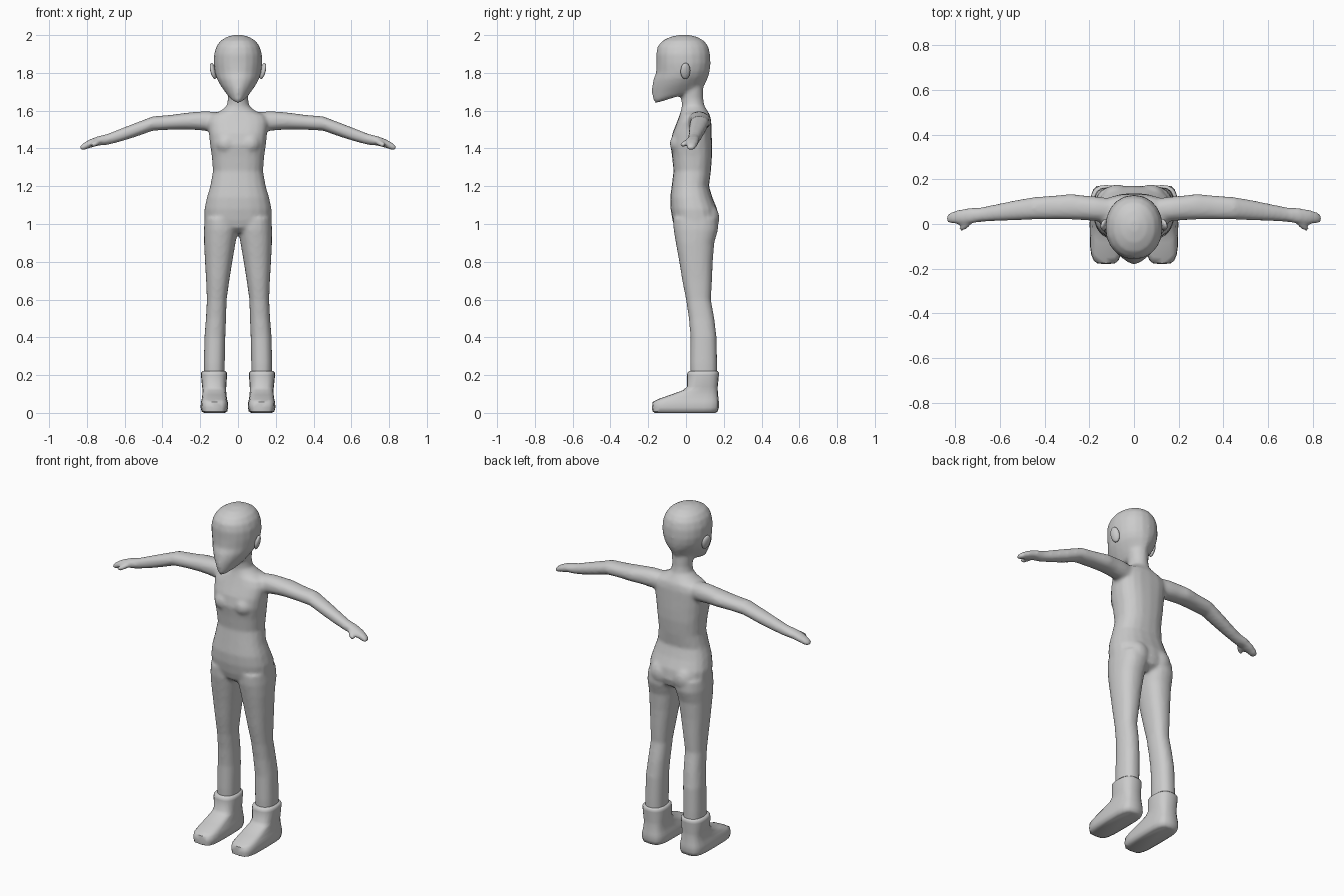
import bpy, bmesh, math
from mathutils import Vector, Matrix

grey = bpy.data.materials.new("plain grey")
grey.diffuse_color = (0.6, 0.6, 0.6, 1)
N = 20


def rounded(t, e):
    """Unit superellipse point; e = 2 is a circle, larger is squarer."""
    c, s = math.cos(t), math.sin(t)
    return (math.copysign(abs(c) ** (2 / e), c), math.copysign(abs(s) ** (2 / e), s))


def loft(bm, rings):
    """Closed skin through rings of equal point count."""
    vs = [[bm.verts.new(p) for p in r] for r in rings]
    for a, b in zip(vs, vs[1:]):
        for i in range(N):
            j = (i + 1) % N
            bm.faces.new((a[i], a[j], b[j], b[i]))
    bm.faces.new(vs[0][::-1])
    bm.faces.new(vs[-1])


def level(z, cx, hw, front, back, e=2.2, tilt=0.0):
    """Horizontal ring; tilt raises the back edge."""
    cy, d = (front + back) / 2, (back - front) / 2
    pts = []
    for i in range(N):
        u, v = rounded(2 * math.pi * i / N, e)
        pts.append(Vector((cx + hw * u, cy + d * v, z + tilt * (v + 1) / 2)))
    return pts


def upright(x, cy, cz, ry, rz, e=2.2):
    """Ring across the arm, facing along x."""
    pts = []
    for i in range(N):
        u, v = rounded(2 * math.pi * i / N, e)
        pts.append(Vector((x, cy + ry * u, cz + rz * v)))
    return pts


def mirrored(ring, s):
    return [Vector((p.x * s, p.y, p.z)) for p in ring]


def ball(bm, loc, size, rot=Matrix.Identity(4)):
    m = Matrix.Translation(loc) @ rot @ Matrix.Diagonal((*size, 1))
    bmesh.ops.create_uvsphere(bm, u_segments=16, v_segments=10, radius=1, matrix=m)


def finish(bm, name, angle=50):
    bmesh.ops.recalc_face_normals(bm, faces=bm.faces)
    me = bpy.data.meshes.new(name)
    bm.to_mesh(me)
    bm.free()
    me.materials.append(grey)
    ob = bpy.data.objects.new(name, me)
    bpy.context.collection.objects.link(ob)
    me.shade_smooth()
    bpy.ops.object.select_all(action='DESELECT')
    ob.select_set(True)
    bpy.context.view_layer.objects.active = ob
    bpy.ops.object.shade_smooth_by_angle(angle=math.radians(angle))
    return ob


body = bmesh.new()

# torso and neck
loft(body, [level(z, 0, w, f, b, e) for z, w, f, b, e in (
    (0.955, 0.10, -0.03, 0.12, 2.2), (0.98, 0.165, -0.06, 0.160, 2.3),
    (1.02, 0.178, -0.072, 0.172, 2.4), (1.08, 0.178, -0.082, 0.165, 2.4),
    (1.14, 0.165, -0.084, 0.140, 2.4), (1.20, 0.147, -0.076, 0.122, 2.4),
    (1.28, 0.133, -0.066, 0.132, 2.4), (1.36, 0.139, -0.074, 0.138, 2.5),
    (1.42, 0.148, -0.083, 0.138, 2.5), (1.48, 0.154, -0.072, 0.136, 2.6),
    (1.54, 0.160, -0.048, 0.134, 2.6), (1.575, 0.150, -0.035, 0.128, 2.3),
    (1.597, 0.095, -0.028, 0.115, 2.1), (1.625, 0.060, -0.022, 0.098, 2),
    (1.66, 0.054, -0.025, 0.092, 2), (1.74, 0.060, -0.03, 0.09, 2))])

# head: the lower rings rise from the chin to the nape
loft(body, [level(z, 0, w, f, b, e, t) for z, w, f, b, e, t in (
    (1.640, 0.030, -0.160, 0.000, 2.0, 0.05), (1.655, 0.052, -0.174, 0.075, 1.9, 0.05),
    (1.690, 0.076, -0.180, 0.096, 1.8, 0.04), (1.725, 0.097, -0.180, 0.108, 1.8, 0.03),
    (1.765, 0.114, -0.173, 0.119, 1.9, 0.015), (1.800, 0.123, -0.159, 0.126, 2.0, 0.01),
    (1.850, 0.128, -0.157, 0.130, 2.1, 0), (1.900, 0.127, -0.158, 0.128, 2.1, 0),
    (1.940, 0.115, -0.150, 0.118, 2.1, 0), (1.970, 0.093, -0.125, 0.096, 2.1, 0),
    (1.990, 0.060, -0.085, 0.060, 2, 0), (2.001, 0.020, -0.035, 0.015, 2, 0))])

for s in (-1, 1):
    # leg: height, inner x, outer x, front y, back y
    loft(body, [mirrored(level(z, (i + o) / 2, (o - i) / 2, f, b, 2.3), s)
                for z, i, o, f, b in (
        (0.17, 0.072, 0.180, 0.025, 0.165), (0.26, 0.070, 0.181, 0.022, 0.165),
        (0.40, 0.067, 0.178, 0.024, 0.162), (0.50, 0.063, 0.170, 0.015, 0.150),
        (0.60, 0.060, 0.165, 0.000, 0.132), (0.70, 0.046, 0.169, -0.020, 0.138),
        (0.80, 0.030, 0.175, -0.036, 0.142), (0.90, 0.013, 0.180, -0.054, 0.150),
        (0.97, 0.000, 0.181, -0.066, 0.170), (1.03, 0.000, 0.176, -0.068, 0.168))])
    # arm and flat hand
    loft(body, [mirrored(upright(*r), s) for r in (
        (0.08, 0.06, 1.540, 0.052, 0.050), (0.17, 0.068, 1.545, 0.055, 0.052),
        (0.22, 0.072, 1.546, 0.055, 0.048), (0.28, 0.077, 1.544, 0.057, 0.044),
        (0.36, 0.074, 1.538, 0.053, 0.039), (0.45, 0.070, 1.532, 0.050, 0.038),
        (0.54, 0.060, 1.499, 0.044, 0.037), (0.62, 0.050, 1.471, 0.037, 0.034),
        (0.69, 0.041, 1.448, 0.032, 0.029), (0.74, 0.036, 1.440, 0.035, 0.025),
        (0.785, 0.031, 1.425, 0.032, 0.023), (0.82, 0.027, 1.409, 0.025, 0.019),
        (0.838, 0.024, 1.402, 0.014, 0.010))])
    # thumb
    turn = Matrix.Rotation(s * -0.6, 4, 'Z') @ Matrix.Rotation(s * 0.35, 4, 'Y')
    ball(body, (s * 0.755, -0.010, 1.425), (0.036, 0.014, 0.015), turn)
    # bust and seat fullness
    ball(body, (s * 0.062, -0.025, 1.425), (0.062, 0.062, 0.06))
    ball(body, (s * 0.075, 0.10, 1.03), (0.075, 0.078, 0.085))

# blend the overlapping body parts into one smooth skin
skin = finish(body, "body", 60)
remesh = skin.modifiers.new("blend", 'REMESH')
remesh.mode = 'VOXEL'
remesh.voxel_size = 0.010
remesh.use_smooth_shade = True
soften = skin.modifiers.new("soften", 'SMOOTH')
soften.factor = 0.5
soften.iterations = 5

for s, side in ((-1, "left"), (1, "right")):
    # ear
    bm = bmesh.new()
    ball(bm, (s * 0.131, -0.003, 1.81), (0.014, 0.027, 0.044),
         Matrix.Rotation(s * 0.25, 4, 'Y') @ Matrix.Rotation(s * 0.3, 4, 'Z'))
    finish(bm, side + "_ear")
    # ankle boot with a sloping toe
    bm = bmesh.new()
    loft(bm, [mirrored(level(z, 0.125 + dx, w, f, b, e), s) for z, dx, w, f, b, e in (
        (0.006, 0, 0.055, -0.165, 0.155, 3.5), (0.014, 0, 0.068, -0.178, 0.168, 4),
        (0.035, 0, 0.073, -0.180, 0.174, 4), (0.058, 0, 0.071, -0.176, 0.174, 4),
        (0.072, 0, 0.067, -0.150, 0.172, 4), (0.095, 0, 0.064, -0.085, 0.170, 3.5),
        (0.120, 0, 0.062, -0.015, 0.168, 3), (0.140, 0.001, 0.064, 0.006, 0.168, 2.7),
        (0.200, 0.002, 0.069, 0.005, 0.174, 2.5), (0.214, 0.002, 0.068, 0.008, 0.174, 2.5),
        (0.222, 0.002, 0.059, 0.017, 0.167, 2.5))])
    for v in bm.verts:
        v.co.z -= 0.006 * (v.co.z < 0.05)
    finish(bm, side + "_boot")
